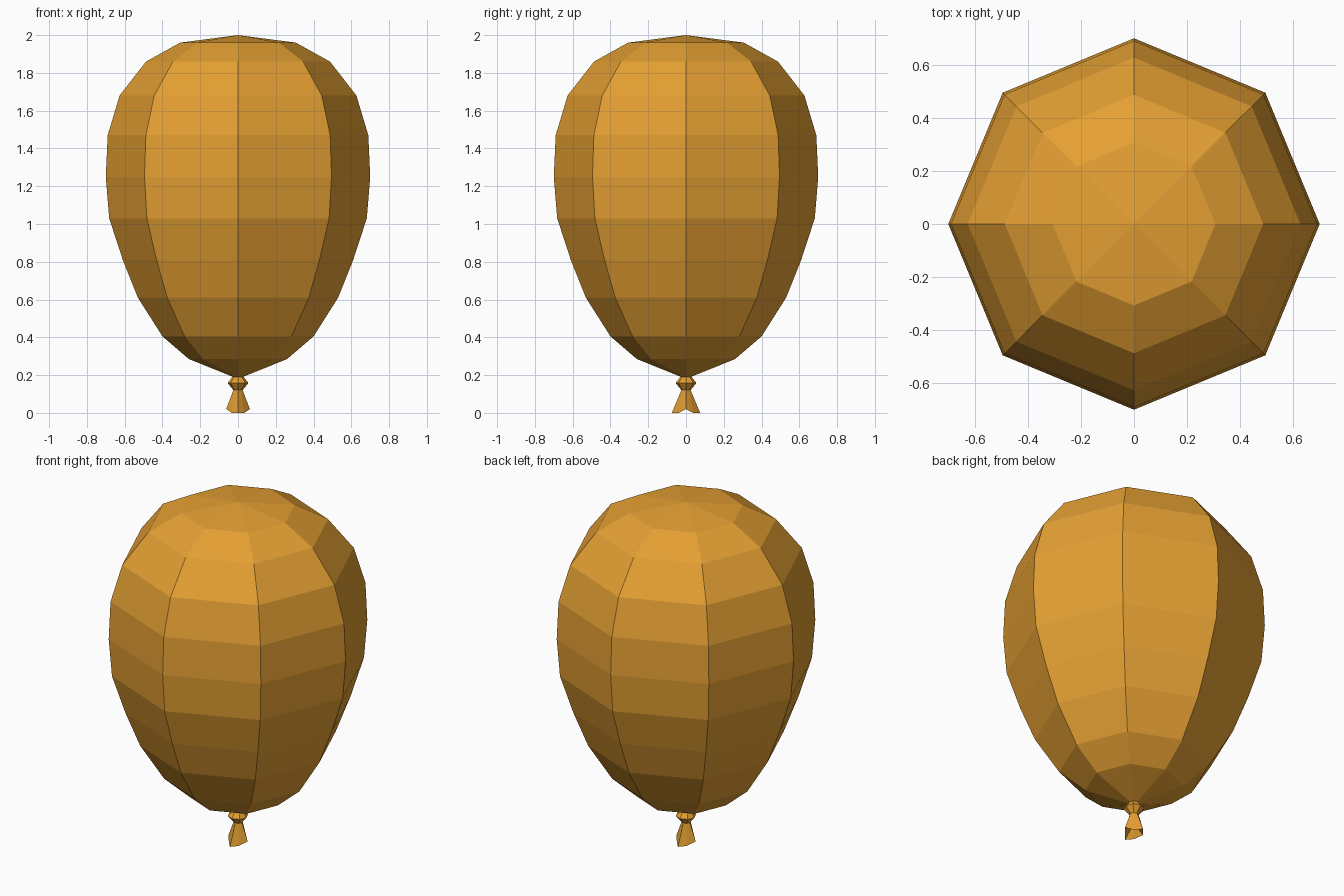
import bpy
import bmesh
from math import cos, sin, pi

if "Cube" in bpy.data.objects:
    bpy.data.objects.remove(bpy.data.objects["Cube"], do_unlink=True)

SIDES = 8

amber = bpy.data.materials.new("amber_rubber")
amber.use_nodes = True
COLOR = (0.78, 0.35, 0.033, 1)
amber.diffuse_color = COLOR
amber.node_tree.nodes["Principled BSDF"].inputs["Base Color"].default_value = COLOR


def lathe(name, profile, shape=None):
    """Revolve (radius, z) points into flat facets; zero radius makes a pole."""
    bm = bmesh.new()
    rings = []
    for level, (r, z) in enumerate(profile):
        if r == 0:
            rings.append([bm.verts.new((0, 0, z))] * SIDES)
            continue
        ring = []
        for i in range(SIDES):
            a = 2 * pi * i / SIDES
            co = (r * cos(a), r * sin(a), z)
            ring.append(bm.verts.new(shape(level, i, co) if shape else co))
        rings.append(ring)
    for low, high in zip(rings, rings[1:]):
        for i in range(SIDES):
            j = (i + 1) % SIDES
            corners = dict.fromkeys((low[i], low[j], high[j], high[i]))
            bm.faces.new(list(corners))
    bmesh.ops.recalc_face_normals(bm, faces=bm.faces)
    mesh = bpy.data.meshes.new(name)
    bm.to_mesh(mesh)
    bm.free()
    mesh.materials.append(amber)
    obj = bpy.data.objects.new(name, mesh)
    bpy.context.collection.objects.link(obj)
    return obj


# Inflated body, from the neck to the crown
lathe("balloon_body", [
    (0, 0.18), (0.26, 0.285), (0.40, 0.405), (0.53, 0.61), (0.61, 0.81),
    (0.682, 1.03), (0.70, 1.25), (0.69, 1.47), (0.627, 1.68),
    (0.487, 1.86), (0.307, 1.96), (0, 2.0)])

# Tied knot under the neck
lathe("knot", [(0, 0.105), (0.024, 0.12), (0.055, 0.158),
               (0.03, 0.19), (0, 0.21)])


# Fluted, hollow skirt below the knot
def flute(level, i, co):
    x, y, z = co
    if level == 1:
        pinch = 0.72 if i % 2 else 1
        return (x * pinch * 0.84, y * pinch, z + (0.02 if i % 4 == 0 else 0))
    return co


skirt = lathe("skirt", [(0, 0.07), (0.075, 0), (0.024, 0.122), (0, 0.13)], flute)
low = min(v.co.z for v in skirt.data.vertices)
for v in skirt.data.vertices:
    v.co.z -= low
